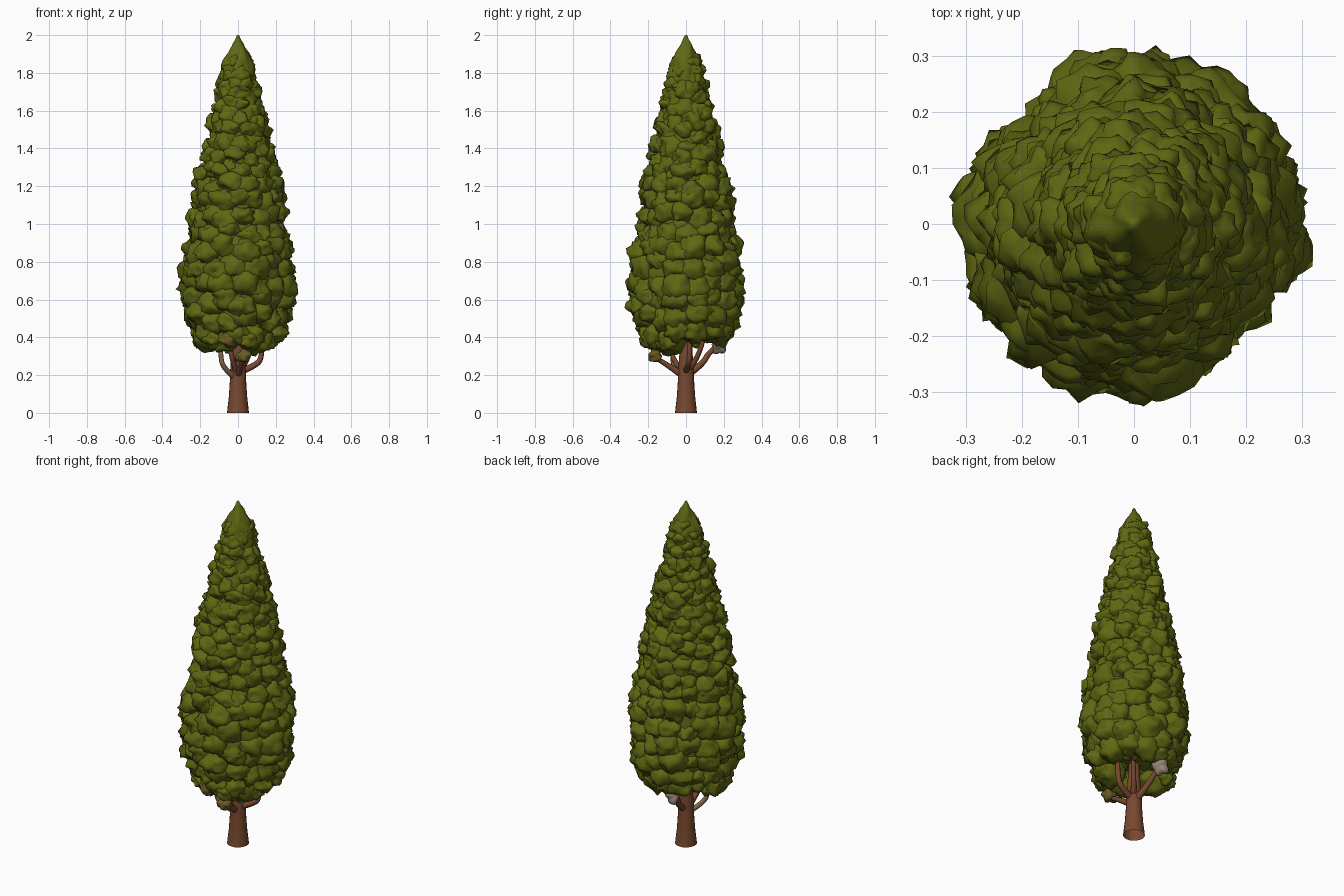
import bpy, bmesh, math, random
from mathutils import Vector, Matrix, noise

if "Cube" in bpy.data.objects:
    bpy.data.objects.remove(bpy.data.objects["Cube"])

random.seed(7)


def material(name, rgb):
    m = bpy.data.materials.new(name)
    m.diffuse_color = (*rgb, 1)
    m.use_nodes = True
    m.node_tree.nodes["Principled BSDF"].inputs["Base Color"].default_value = m.diffuse_color
    return m


GREEN = material("leaf green", (0.115, 0.135, 0.006))
OLIVE = material("dry olive", (0.135, 0.105, 0.016))
BARK = material("bark brown", (0.19, 0.065, 0.029))
PALE = material("pale grey brown", (0.34, 0.25, 0.19))
DULL = material("dull bark", (0.24, 0.14, 0.08))


def add_mesh(name, bm, mat):
    bmesh.ops.recalc_face_normals(bm, faces=bm.faces[:])
    for f in bm.faces:
        f.smooth = True
    me = bpy.data.meshes.new(name)
    bm.to_mesh(me)
    bm.free()
    me.materials.append(mat)
    ob = bpy.data.objects.new(name, me)
    bpy.context.collection.objects.link(ob)
    return ob


def lathe(bm, profile, sides, cap_top=False):
    rings = [[bm.verts.new((r * math.cos(2 * math.pi * i / sides),
                            r * math.sin(2 * math.pi * i / sides), z))
              for i in range(sides)] for z, r in profile]
    for a, b in zip(rings, rings[1:]):
        for i in range(sides):
            j = (i + 1) % sides
            bm.faces.new((a[i], a[j], b[j], b[i]))
    if cap_top:
        bm.faces.new(rings[-1])
    return [v for ring in rings for v in ring]


# Crown outline: (height, radius)
OUTLINE = [(0.33, 0.17), (0.38, 0.23), (0.45, 0.275), (0.55, 0.30), (0.75, 0.312),
           (0.85, 0.30), (0.95, 0.272), (1.05, 0.262), (1.2, 0.245), (1.3, 0.22),
           (1.45, 0.187), (1.6, 0.15), (1.75, 0.113), (1.85, 0.085), (1.92, 0.048),
           (2.0, 0.006)]


def radius(z):
    for (z0, r0), (z1, r1) in zip(OUTLINE, OUTLINE[1:]):
        if z <= z1:
            return r0 + (r1 - r0) * max(0, z - z0) / (z1 - z0)
    return 0.006


def bumps(p, scale):
    # pointed bumps around scattered feature points
    return 0.45 - noise.voronoi(p * scale)[0][0]


def clump(bm, centre, size, flat=0.85, detail=3):
    c = Vector(centre)
    spin = Matrix.Rotation(random.uniform(0, 6.28), 3, Vector((0.3, 0.5, 1)))
    ball = bmesh.ops.create_icosphere(bm, subdivisions=detail, radius=1)
    for v in ball["verts"]:
        n = spin @ v.co
        p = c + n * size
        d = size * (1 + 0.22 * noise.noise(p * 14)) + 0.045 * bumps(p, 23) * min(1, size / 0.06)
        v.co = c + Vector((n.x, n.y, n.z * flat)) * d


# Crown core with a pointed tip
bm = bmesh.new()
steps = 70
prof = []
for k in range(steps + 1):
    z = 0.43 + (2.0 - 0.43) * k / steps
    fit = 0.80 if z < 1.75 else 0.80 + 0.2 * min(1, (z - 1.75) / 0.12)
    prof.append((z, radius(z) * fit * min(1, 0.45 + (z - 0.43) * 6)))
for v in lathe(bm, prof, 48, True):
    r = math.hypot(v.co.x, v.co.y)
    if r > 0.012:
        grow = 1 + 0.03 * bumps(v.co, 22) / max(r, 0.06)
        v.co.x *= grow
        v.co.y *= grow
under = [e for e in bm.edges if e.is_boundary]
bmesh.ops.contextual_create(bm, geom=under)
add_mesh("crown_core", bm, GREEN)

# Leaf clumps in staggered rows around the core
bm = bmesh.new()
z = 0.43
while z < 1.86:
    R = radius(z)
    size = 0.034 + 0.05 * R / 0.3
    count = max(4, round(2 * math.pi * R * 0.8 / (size * 1.22)))
    start = random.uniform(0, 6.28)
    for i in range(count):
        a = start + 2 * math.pi * (i + random.uniform(-0.2, 0.2)) / count
        s = size * random.uniform(0.85, 1.15)
        zz = z + random.uniform(-0.03, 0.03)
        if z < 0.5:
            zz += 0.025 * math.sin(a)
        notch = 1 - 0.10 * max(0, math.cos(2 * (a + math.pi / 4))) ** 4
        d = max(0.01, radius(zz) * notch * random.uniform(0.95, 1.03) - s * 0.95)
        clump(bm, (d * math.cos(a), d * math.sin(a), zz), s, random.uniform(0.75, 1.0))
    z += size * 1.05
# underside filling
for i in range(7):
    a = 2 * math.pi * i / 7
    clump(bm, (0.12 * math.cos(a), 0.12 * math.sin(a), 0.47), 0.07)
# low hanging clumps
for c, s in (((0.15, -0.08, 0.375), 0.052), ((-0.13, -0.15, 0.385), 0.055),
             ((0.05, -0.19, 0.385), 0.055), ((-0.17, 0.05, 0.39), 0.05)):
    clump(bm, c, s)
add_mesh("crown_leaf_clumps", bm, GREEN)

# Dry clumps below the crown
bm = bmesh.new()
for c, s in (((0.03, -0.16, 0.30), 0.042), ((-0.045, -0.19, 0.385), 0.055),
             ((0.08, -0.17, 0.41), 0.05), ((0.09, 0.10, 0.42), 0.055)):
    clump(bm, c, s, 0.8)
add_mesh("dry_clumps", bm, OLIVE)
bm = bmesh.new()
clump(bm, (-0.04, 0.175, 0.36), 0.045, 1.0)
add_mesh("pale_clump", bm, PALE)

# Trunk: open tube with a flared foot
bm = bmesh.new()
lathe(bm, [(0, 0.058), (0.03, 0.055), (0.08, 0.049), (0.15, 0.044), (0.22, 0.042),
           (0.3, 0.036), (0.4, 0.03), (0.6, 0.022), (0.9, 0.012)], 20, True)
add_mesh("trunk", bm, BARK)


def branch(name, pts, r0, r1, mat):
    cu = bpy.data.curves.new(name, "CURVE")
    cu.dimensions = "3D"
    cu.bevel_depth = 1.0
    cu.bevel_resolution = 2
    cu.use_fill_caps = True
    sp = cu.splines.new("NURBS")
    sp.points.add(len(pts) - 1)
    for i, p in enumerate(pts):
        sp.points[i].co = (*p, 1)
        sp.points[i].radius = r0 + (r1 - r0) * i / (len(pts) - 1)
    sp.order_u = 3
    sp.use_endpoint_u = True
    sp.resolution_u = 5
    tmp = bpy.data.objects.new(name + "_path", cu)
    bpy.context.collection.objects.link(tmp)
    bpy.context.view_layer.update()
    me = bpy.data.meshes.new_from_object(
        tmp.evaluated_get(bpy.context.evaluated_depsgraph_get()))
    bpy.data.objects.remove(tmp)
    me.materials.clear()
    me.materials.append(mat)
    me.polygons.foreach_set("use_smooth", [True] * len(me.polygons))
    ob = bpy.data.objects.new(name, me)
    bpy.context.collection.objects.link(ob)


# Branches under the crown
branch("pale_branch", [(-0.02, -0.015, 0.19), (-0.07, -0.055, 0.23), (-0.095, -0.075, 0.29),
                       (-0.09, -0.07, 0.40)], 0.016, 0.011, DULL)
branch("right_branch", [(0.02, 0.0, 0.22), (0.09, 0.01, 0.25), (0.13, 0.02, 0.29),
                        (0.13, 0.02, 0.42)], 0.018, 0.012, BARK)
branch("front_branch", [(0.0, -0.02, 0.20), (0.015, -0.09, 0.25), (0.03, -0.16, 0.29)],
       0.019, 0.011, BARK)
branch("back_branch", [(0.0, 0.02, 0.21), (-0.01, 0.09, 0.26), (-0.03, 0.12, 0.32),
                       (-0.04, 0.18, 0.37)], 0.019, 0.012, BARK)
branch("steep_front_branch", [(-0.01, -0.02, 0.22), (-0.03, -0.07, 0.28),
                              (-0.045, -0.08, 0.36), (-0.05, -0.15, 0.42)], 0.016, 0.011, BARK)
branch("steep_back_branch", [(0.02, 0.02, 0.24), (0.06, 0.07, 0.29), (0.09, 0.10, 0.42)],
       0.016, 0.011, BARK)
